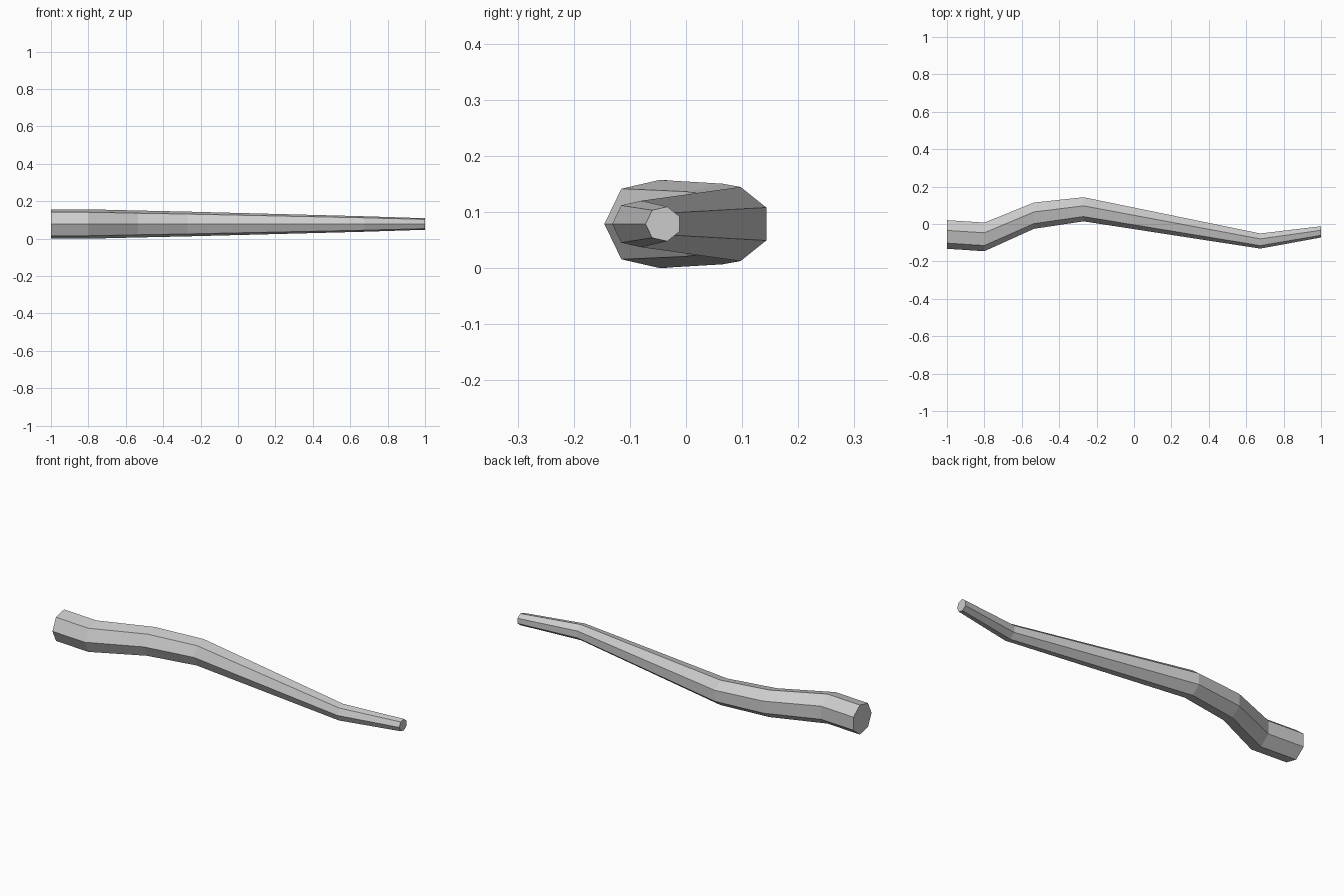
import bpy, bmesh, math

if "Cube" in bpy.data.objects:
    bpy.data.objects.remove(bpy.data.objects["Cube"])

# Ring stations along the branch: x, centre y, radius
STATIONS = [(-1.0, -0.052, 0.0805), (-0.8, -0.065, 0.0805), (-0.535, 0.048, 0.0738),
            (-0.27, 0.082, 0.0678), (0.675, -0.089, 0.0425), (1.0, -0.0405, 0.0316)]
SIDES = 7
CENTRE_Z = 0.0785

bm = bmesh.new()


def ring(x, y, r):
    """Seven-sided section across x, one corner pointing to the front."""
    angles = [math.tau * i / SIDES for i in range(SIDES)]
    return [bm.verts.new((x, y - r * math.cos(a), CENTRE_Z + r * math.sin(a))) for a in angles]


# Tapered bark surface
rings = [ring(*s) for s in STATIONS]
for a, b in zip(rings, rings[1:]):
    for i in range(SIDES):
        j = (i + 1) % SIDES
        bm.faces.new((a[i], a[j], b[j], b[i]))

# Cut ends
bm.faces.new(rings[0])
bm.faces.new(rings[-1])
bmesh.ops.recalc_face_normals(bm, faces=bm.faces[:])

mesh = bpy.data.meshes.new("branch")
bm.to_mesh(mesh)
bm.free()
bpy.context.collection.objects.link(bpy.data.objects.new("branch", mesh))
